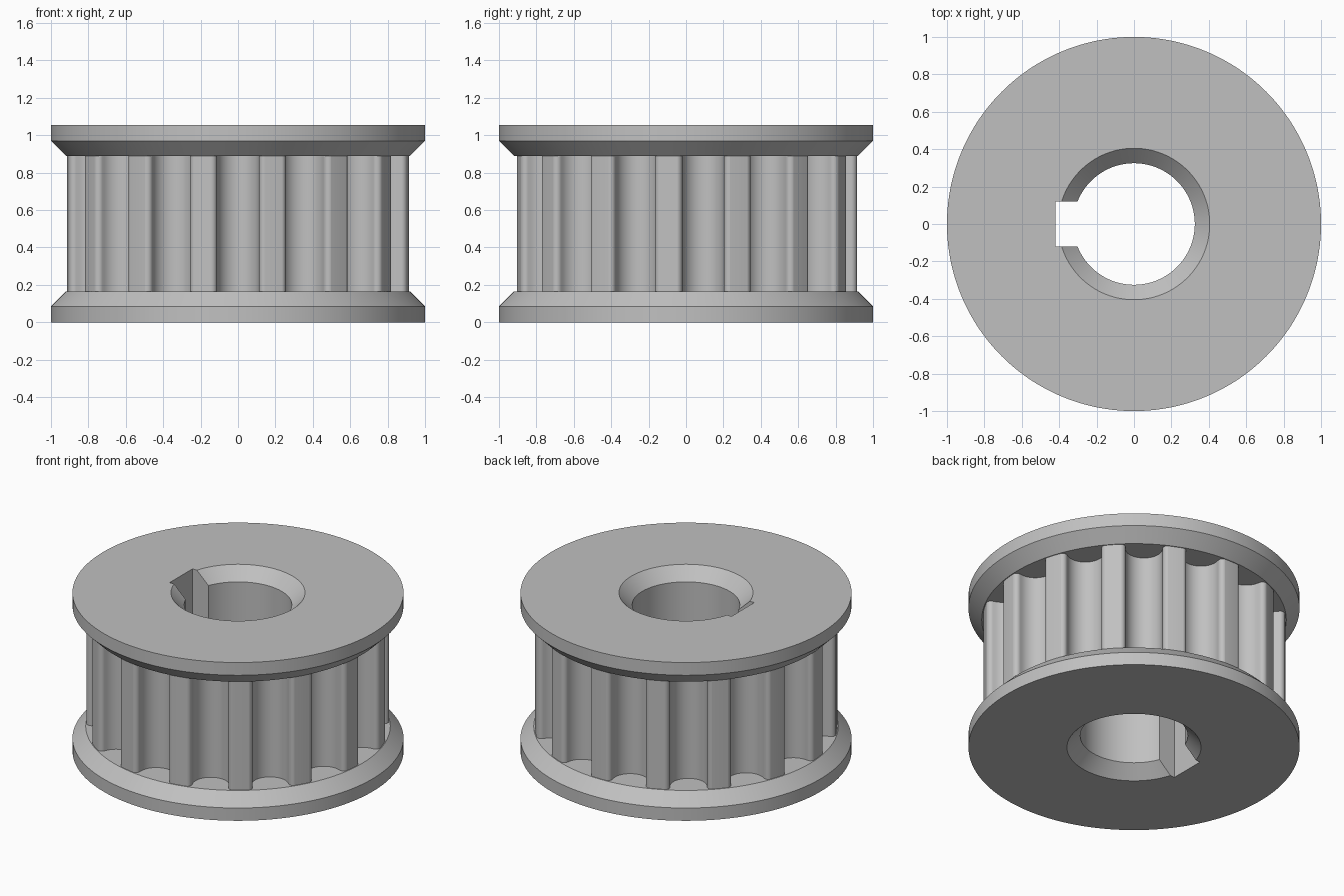
import bpy, bmesh, math
from mathutils import Matrix, Vector

if "Cube" in bpy.data.objects:
    bpy.data.objects.remove(bpy.data.objects["Cube"])

HEIGHT = 1.055
RIM, CHAMFER = 0.085, 0.08        # flange rim height, bevel size
FLANGE = RIM + CHAMFER            # full flange thickness
LAND, BORE = 0.915, 0.325         # tooth tip radius, bore radius
TEETH = 15

steel = bpy.data.materials.new("grey_steel")
steel.use_nodes = True
colour = (0.53, 0.53, 0.53, 1)
steel.diffuse_color = colour
steel.node_tree.nodes["Principled BSDF"].inputs["Base Color"].default_value = colour


def make_object(name, bm):
    bmesh.ops.recalc_face_normals(bm, faces=bm.faces)
    mesh = bpy.data.meshes.new(name)
    bm.to_mesh(mesh)
    bm.free()
    mesh.materials.append(steel)
    obj = bpy.data.objects.new(name, mesh)
    bpy.context.collection.objects.link(obj)
    return obj


def arc(cx, cy, radius, start, end, steps):
    angles = [math.radians(start + (end - start) * i / steps) for i in range(steps + 1)]
    return [(cx + radius * math.cos(a), cy + radius * math.sin(a)) for a in angles]


def cut(target, cutter):
    mod = target.modifiers.new("cut", "BOOLEAN")
    mod.operation, mod.solver, mod.object = "DIFFERENCE", "EXACT", cutter
    bpy.context.view_layer.objects.active = target
    bpy.ops.object.modifier_apply(modifier=mod.name)
    bpy.data.objects.remove(cutter)


# Spool: flanges, tooth blank and chamfered bore turned from one section
lower = [(BORE, CHAMFER), (BORE + CHAMFER, 0), (1, 0), (1, RIM),
         (1 - CHAMFER, FLANGE), (LAND, FLANGE)]
section = lower + [(r, HEIGHT - z) for r, z in reversed(lower)]
bm = bmesh.new()
verts = [bm.verts.new((r, 0, z)) for r, z in section]
edges = [bm.edges.new((verts[i - 1], verts[i])) for i in range(len(verts))]
bmesh.ops.spin(bm, geom=verts + edges, cent=(0, 0, 0), axis=(0, 0, 1),
               angle=math.tau, steps=240, use_merge=True)
bmesh.ops.remove_doubles(bm, verts=bm.verts, dist=1e-5)
pulley = make_object("toothed_pulley", bm)

# Rounded tooth grooves: round floor, straight walls, rounded tooth corners
left_corner = arc(-0.142, 0.874, 0.03, 90, 0, 14)
floor = arc(0, 0.86, 0.112, 180, 360, 32)
right_corner = arc(0.142, 0.874, 0.03, 180, 90, 14)
outline = [(-0.142, 0.99)] + left_corner + floor + right_corner + [(0.142, 0.99)]
bm = bmesh.new()
for i in range(TEETH):
    turn = Matrix.Rotation(math.pi + math.tau * i / TEETH, 3, "Z")
    face = bm.faces.new([bm.verts.new(turn @ Vector((x, y, FLANGE))) for x, y in outline])
    wall = bmesh.ops.extrude_face_region(bm, geom=[face])["geom"]
    bmesh.ops.translate(bm, vec=(0, 0, HEIGHT - 2 * FLANGE),
                        verts=[v for v in wall if isinstance(v, bmesh.types.BMVert)])
cut(pulley, make_object("groove_cutter", bm))

# Keyway slot along the bore
bm = bmesh.new()
bmesh.ops.create_cube(bm, size=1)
bmesh.ops.scale(bm, vec=(0.42, 0.24, HEIGHT + 0.4), verts=bm.verts)
bmesh.ops.translate(bm, vec=(-0.21, 0, HEIGHT / 2), verts=bm.verts)
cut(pulley, make_object("keyway_cutter", bm))

# Smooth curved walls, crisp machined edges
bpy.ops.object.select_all(action="DESELECT")
pulley.select_set(True)
bpy.context.view_layer.objects.active = pulley
bpy.ops.object.shade_smooth_by_angle(angle=math.radians(8))
